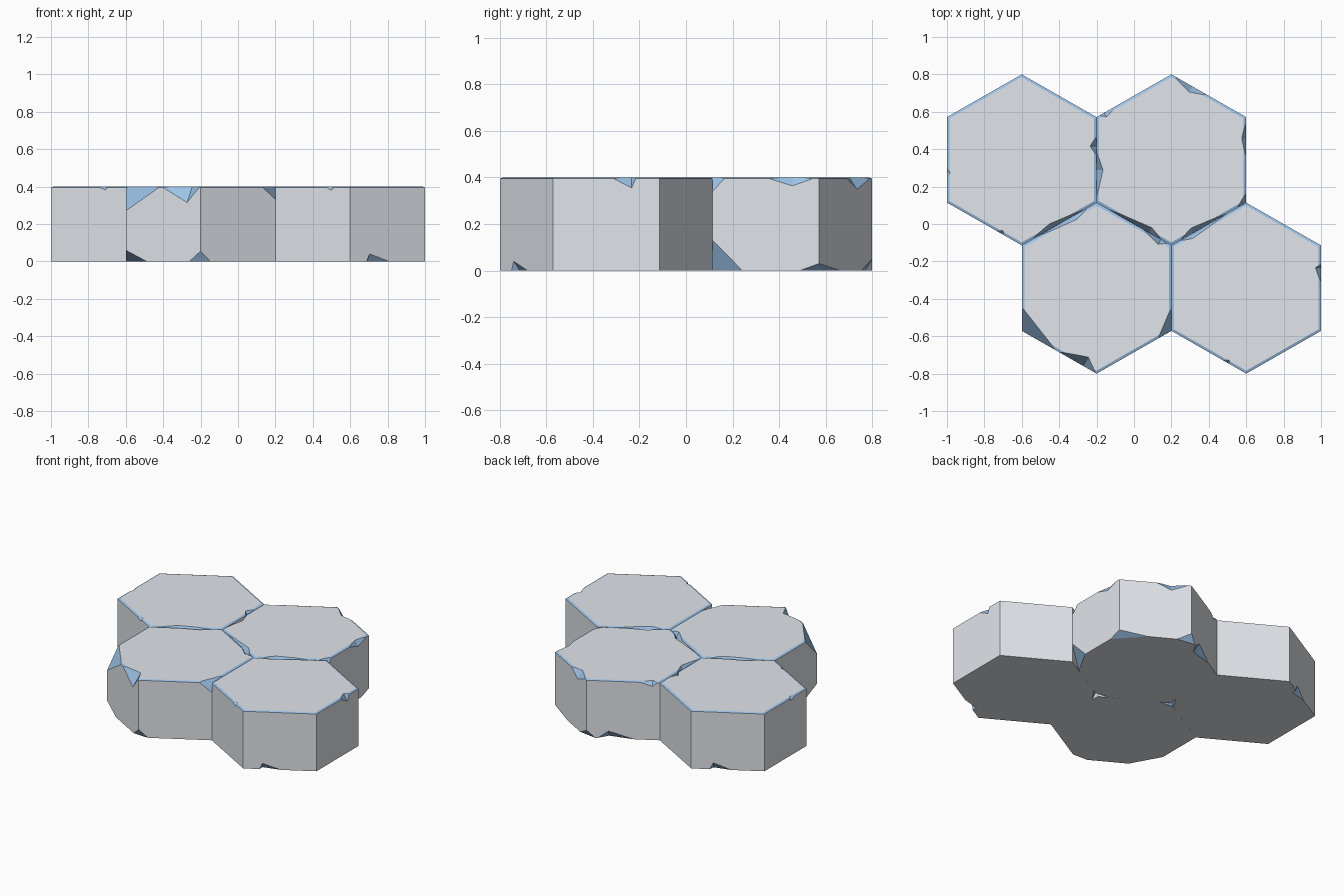
import bpy, bmesh
from mathutils import Vector

if "Cube" in bpy.data.objects:
    bpy.data.objects.remove(bpy.data.objects["Cube"])

H, RX, RY = 0.4, 0.4, 0.4571
RIM, RIM_DROP = 0.014, 0.005


def material(name, colour):
    m = bpy.data.materials.new(name)
    m.diffuse_color = colour
    m.use_nodes = True
    m.node_tree.nodes["Principled BSDF"].inputs["Base Color"].default_value = m.diffuse_color
    return m


MATS = [material("stone", (0.75, 0.78, 0.82, 1)), material("broken_stone", (0.33, 0.54, 0.80, 1))]


def corners(z=0.0, s=1.0):
    # pointed-top hexagon, counter-clockwise from the back point
    shape = [(0, RY), (-RX, RY / 2), (-RX, -RY / 2), (0, -RY), (RX, -RY / 2), (RX, RY / 2)]
    return [Vector((x * s, y * s, z)) for x, y in shape]


def make_object(name, bm):
    bmesh.ops.recalc_face_normals(bm, faces=bm.faces)
    me = bpy.data.meshes.new(name)
    bm.to_mesh(me)
    bm.free()
    for m in MATS:
        me.materials.append(m)
    ob = bpy.data.objects.new(name, me)
    bpy.context.collection.objects.link(ob)
    return ob


def hull(bm, pts):
    part = bmesh.new()
    verts = [part.verts.new(p) for p in pts]
    bmesh.ops.convex_hull(part, input=verts)
    bmesh.ops.recalc_face_normals(part, faces=part.faces)
    for f in part.faces:
        f.material_index = 1
    me = bpy.data.meshes.new("chip")
    part.to_mesh(me)
    part.free()
    bm.from_mesh(me)
    bpy.data.meshes.remove(me)


def edge_chip(bm, k, t0, t1, tm, depth, width, top):
    # notch along one rim edge, deepest at tm
    c = corners(H if top else 0)
    p, q = c[k], c[(k + 1) % 6]
    m = p.lerp(q, tm)
    d = (q - p).normalized()
    inward = Vector((-d.y, d.x, 0))
    down = Vector((0, 0, -depth if top else depth))
    s, t = m + down, m + inward * width
    o = m - (down + inward * width) * 0.6
    hull(bm, [p.lerp(q, t0), p.lerp(q, t1), s, t, o])


def corner_chip(bm, k, before, after, depth, top):
    # slanted break at one corner
    c = corners(H if top else 0)
    p = c[k]
    a, b = p.lerp(c[k - 1], before), p.lerp(c[(k + 1) % 6], after)
    s = p + Vector((0, 0, -depth if top else depth))
    hull(bm, [a, b, s, p - (a + b + s - 3 * p) * 0.5])


def tile(name, loc, edges, breaks):
    bm = bmesh.new()
    rings = [[bm.verts.new(v) for v in corners(z, s)]
             for z, s in ((0, 1), (H - RIM_DROP, 1), (H, 1 - RIM / RX))]
    bm.faces.new(rings[0])
    bm.faces.new(rings[2])
    for j in range(2):
        for i in range(6):
            n = (i + 1) % 6
            f = bm.faces.new((rings[j][i], rings[j][n], rings[j + 1][n], rings[j + 1][i]))
            f.material_index = j
    ob = make_object(name, bm)

    cut = bmesh.new()
    for e in edges:
        edge_chip(cut, *e)
    for b in breaks:
        corner_chip(cut, *b)
    cutter = make_object(name + "_chips", cut)
    cutter.hide_render = True
    mod = ob.modifiers.new("chips", 'BOOLEAN')
    mod.operation, mod.solver, mod.object = 'DIFFERENCE', 'EXACT', cutter
    mod.use_self = True
    dg = bpy.context.evaluated_depsgraph_get()
    me = bpy.data.meshes.new_from_object(ob.evaluated_get(dg))
    ob.modifiers.clear()
    ob.data = me
    bpy.data.objects.remove(cutter)
    ob.location = loc


# edge chips: edge, start, end, peak, depth, width, top / corner chips: corner, before, after, depth, top
tile("back_left_tile", (-0.6, 0.343, 0),
     [(2, 0.62, 0.76, 0.73, 0.018, 0.018, True),
      (1, 0.55, 0.75, 0.65, 0.02, 0.016, True),
      (4, 0.55, 0.78, 0.66, 0.06, 0.035, True),
      (3, 0.1, 0.9, 0.4, 0.04, 0.026, True),
      (0, 0.25, 0.55, 0.3, 0.045, 0.03, False)],
     [(4, 0.12, 0.12, 0.06, False)])

tile("back_right_tile", (0.2, 0.343, 0),
     [(5, 0.5, 0.98, 0.72, 0.05, 0.035, True),
      (4, 0.5, 0.97, 0.75, 0.036, 0.024, True),
      (1, 0.4, 0.95, 0.62, 0.06, 0.034, True),
      (2, 0.1, 0.88, 0.7, 0.05, 0.03, True),
      (3, 0.1, 0.8, 0.3, 0.05, 0.028, True),
      (0, 0.15, 0.65, 0.3, 0.05, 0.04, False),
      (0, 0.7, 0.97, 0.9, 0.03, 0.025, True)],
     [(4, 0.12, 0.12, 0.06, True), (4, 0.25, 0.28, 0.13, False),
      (5, 0.18, 0.4, 0.03, False), (0, 0.2, 0.12, 0.05, False),
      (3, 0.15, 0.1, 0.07, False)])

tile("front_left_tile", (-0.2, -0.343, 0),
     [(2, 0.48, 0.99, 0.82, 0.085, 0.055, True),
      (5, 0.05, 0.4, 0.14, 0.05, 0.03, True),
      (0, 0.1, 0.85, 0.3, 0.04, 0.025, True)],
     [(2, 0.28, 0.46, 0.13, True), (4, 0.18, 0.28, 0.07, True),
      (2, 0.3, 0.28, 0.06, False), (3, 0.15, 0.13, 0.055, False),
      (0, 0.15, 0.1, 0.06, False)])

tile("front_right_tile", (0.6, -0.343, 0),
     [(4, 0.55, 0.78, 0.74, 0.045, 0.03, True),
      (2, 0.66, 0.78, 0.75, 0.02, 0.018, True),
      (3, 0.22, 0.52, 0.26, 0.04, 0.03, False),
      (0, 0.2, 0.9, 0.75, 0.04, 0.024, True)],
     [(1, 0.15, 0.12, 0.06, False)])
